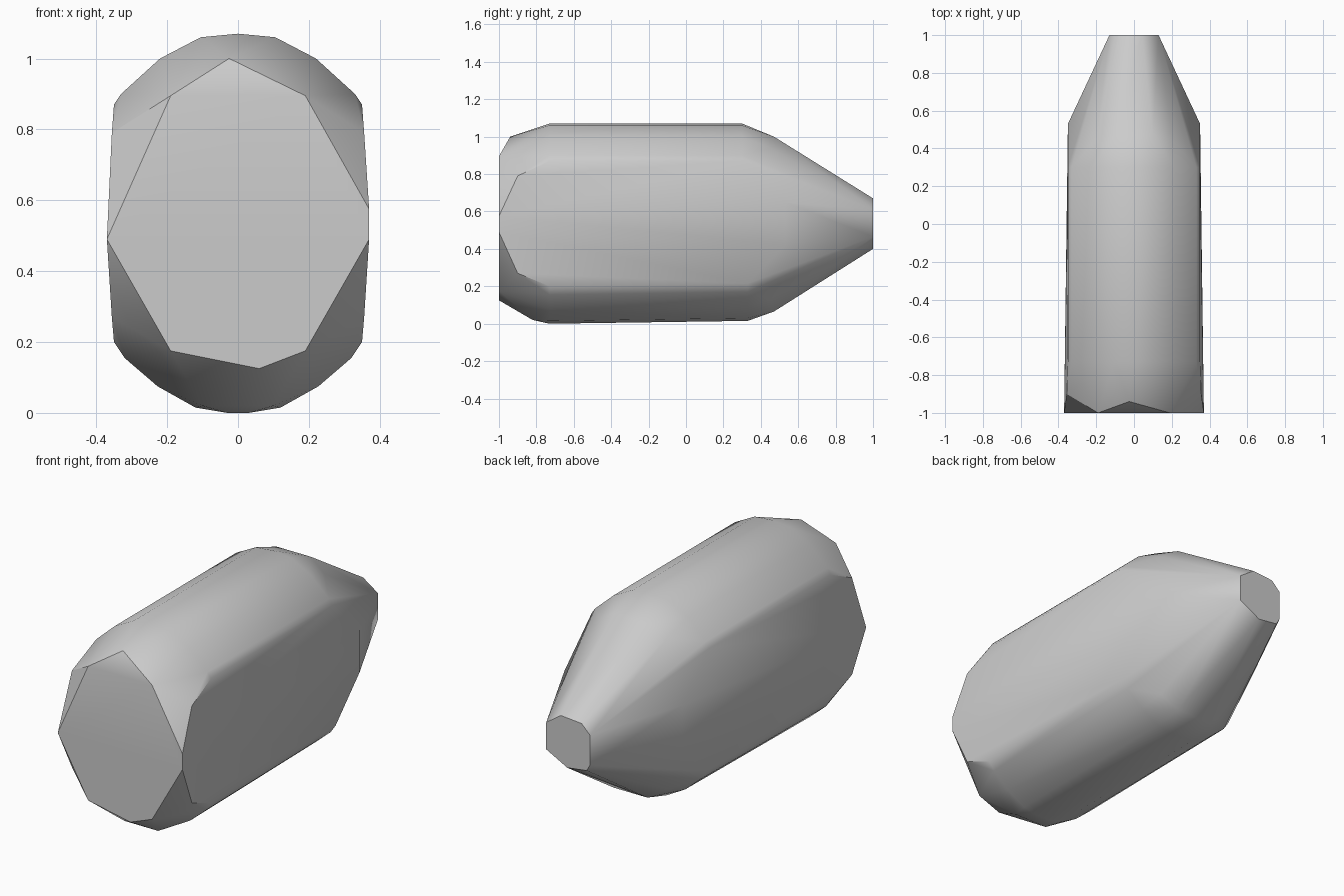
import bpy
import bmesh

# Remove the default cube
default_cube = bpy.data.objects.get("Cube")
if default_cube:
    bpy.data.objects.remove(default_cube, do_unlink=True)


def make_material(name, value):
    """Create one flat grey material."""
    material = bpy.data.materials.new(name)
    material.use_nodes = True
    colour = (value, value, value, 1.0)
    material.diffuse_color = colour
    material.node_tree.nodes["Principled BSDF"].inputs["Base Color"].default_value = colour
    return material


def station(y, profile, mirrored=True):
    """Place a cross-section of (x, z) points at depth y, with its mirror image."""
    points = [(x, y, z) for x, z in profile]
    if mirrored:
        points += [(-x, y, z) for x, z in profile if x]
    return points


def hull_object(name, points, material):
    """Wrap the cross-sections in one faceted convex shell."""
    bm = bmesh.new()
    for point in points:
        bm.verts.new(point)
    bmesh.ops.convex_hull(bm, input=list(bm.verts), use_existing_faces=False)
    loose = [v for v in bm.verts if not v.link_faces]
    bmesh.ops.delete(bm, geom=loose, context="VERTS")
    # Merge the triangles of each flat area
    bmesh.ops.dissolve_limit(bm, angle_limit=0.01, verts=list(bm.verts), edges=list(bm.edges))
    bmesh.ops.recalc_face_normals(bm, faces=list(bm.faces))
    mesh = bpy.data.meshes.new(name)
    bm.to_mesh(mesh)
    bm.free()
    mesh.materials.append(material)
    obj = bpy.data.objects.new(name, mesh)
    bpy.context.scene.collection.objects.link(obj)
    return obj


points = []

# Large flat front plate
points += station(-1, [(.37, .49), (.19, .175), (.19, .895)])
points += station(-1, [(.37, .575), (.06, .125)], mirrored=False)

# Front rim facets
points += station(-.94, [(-.025, 1)], mirrored=False)
points += station(-.9, [(.356, .79), (.356, .27)])
points += station(-.82, [(.1, .02)])

# Rounded roof and belly of the main body
roof = [(.35, .87), (.33, .9), (.22, 1), (.105, 1.06), (0, 1.07)]
belly = [(.35, .2), (.32, .155), (.227, .075), (.12, .015), (.03, 0)]
points += station(-.73, roof + belly)
points += station(.3, roof)
points += station(.33, [(x, z + .015) for x, z in belly])

# Shoulder where the taper begins
points += station(.45, [(.2, .94), (.2, .13)])
points += station(.47, [(.1, 1), (.1, .065)])
points += station(.53, [(.35, .65), (.35, .42)])

# Small octagonal tail plate
points += station(1, [(.13, .61), (.043, .67), (-.08, .66), (-.13, .61),
                      (-.13, .45), (-.11, .415), (.006, .4), (.13, .465)], mirrored=False)

body = hull_object("tapered_body", points, make_material("light grey", 0.6))

# Soft roundings with sharp plate borders
bpy.ops.object.select_all(action="DESELECT")
body.select_set(True)
bpy.context.view_layer.objects.active = body
bpy.ops.object.shade_smooth_by_angle(angle=0.52)
